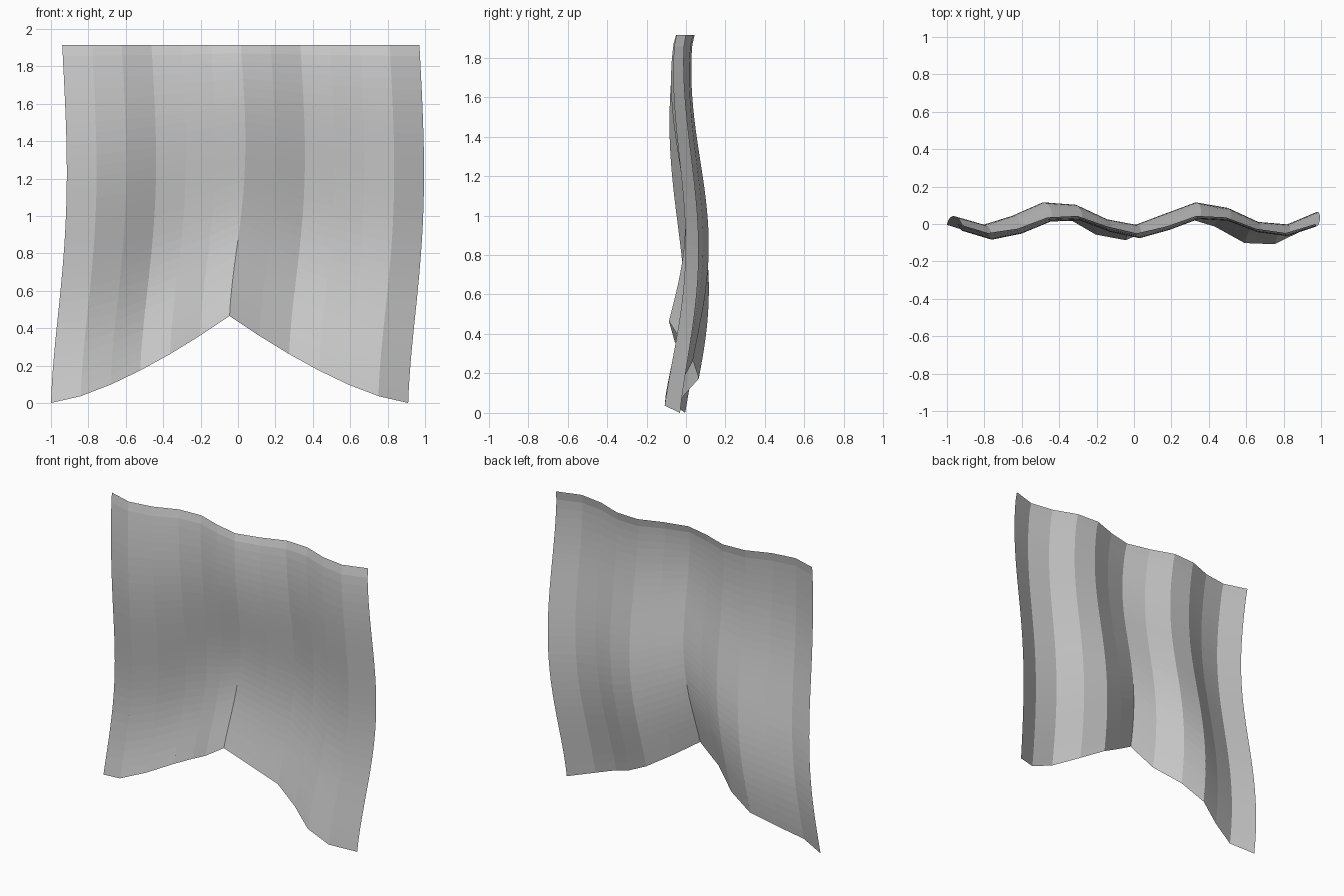
import bpy, bmesh
from math import sin, cos, pi, radians, sqrt

cube = bpy.data.objects.get("Cube")
if cube:
    bpy.data.objects.remove(cube)

COLS, ROWS = 12, 32
TOP, WIDTH = 1.915, 1.91


def cloth_point(i, v):
    """Point on the cloth: column i, v = 0 at the top and 1 at the hem."""
    u = i / COLS
    # notched hem: each column is stretched down to its own length
    hem = 0.465 * (1 - abs(2 * u - 1)) ** 1.42
    z = TOP + (hem - TOP) * v
    # sideways sway
    x = -0.94 + WIDTH * u + v * (0.02 + 0.08 * cos(pi * v ** 1.2))
    # vertical folds plus a billow that travels across the cloth
    folds = -(0.05 + 0.02 * v) * sin(5 * pi * u + radians(22) * v)
    billow = 0.07 * sqrt(v) * sin(radians(300 * v - 138 + 72 * u))
    return x, folds + billow, z


# hanging cloth sheet
bm = bmesh.new()
grid = [[bm.verts.new(cloth_point(i, r / ROWS)) for i in range(COLS + 1)]
        for r in range(ROWS + 1)]
for upper, lower in zip(grid, grid[1:]):
    for i in range(COLS):
        bm.faces.new((lower[i], lower[i + 1], upper[i + 1], upper[i]))
mesh = bpy.data.meshes.new("cloth_banner")
bm.to_mesh(mesh)
bm.free()

# plain grey cloth
grey = bpy.data.materials.new("cloth_grey")
grey.use_nodes = True
colour = (0.6, 0.6, 0.6, 1)
grey.diffuse_color = colour
grey.node_tree.nodes["Principled BSDF"].inputs["Base Color"].default_value = colour
mesh.materials.append(grey)

banner = bpy.data.objects.new("cloth_banner", mesh)
bpy.context.collection.objects.link(banner)
